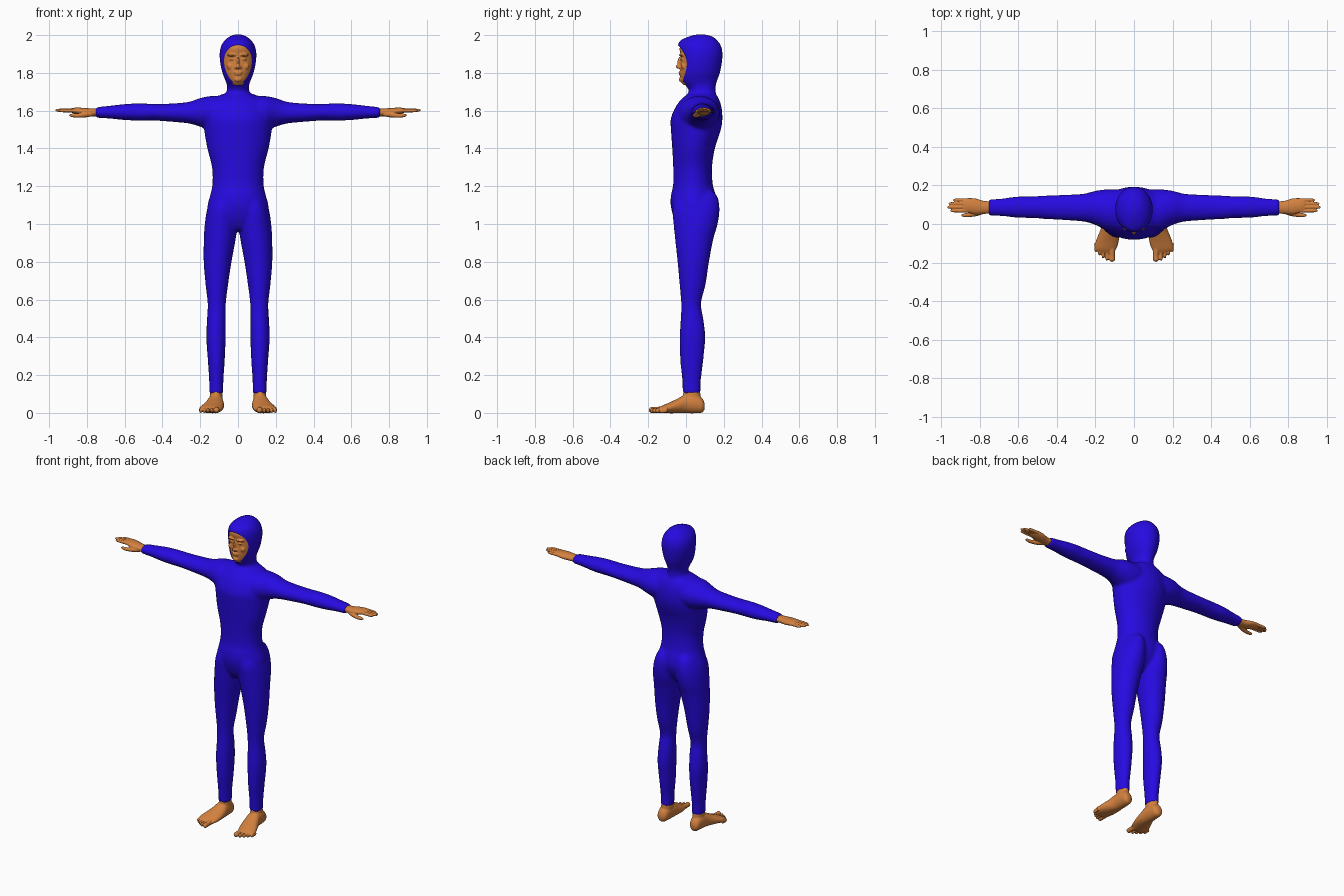
import bpy, bmesh, math
from mathutils import Vector, Matrix


def material(name, rgb):
    m = bpy.data.materials.new(name)
    m.diffuse_color = (*rgb, 1)
    return m


BLUE = material("suit_blue", (0.02, 0.003, 0.75))
SKIN = material("skin_tan", (0.65, 0.22, 0.05))


def spline(rings, steps=5):
    """Catmull-Rom interpolation through the section rows."""
    rows = [Vector(r) for r in rings]
    out = []
    for i in range(len(rows) - 1):
        a, b = rows[max(i - 1, 0)], rows[i]
        c, d = rows[i + 1], rows[min(i + 2, len(rows) - 1)]
        for k in range(steps):
            t = k / steps
            out.append(0.5 * (2 * b + (c - a) * t + (2 * a - 5 * b + 4 * c - d) * t * t
                              + (3 * b - a - 3 * c + d) * t ** 3))
    return out + [rows[-1]]


def loft(bm, axis, rings, both=False, n=28):
    """Elliptic sections (position, u min, u max, v min, v max) along an axis."""
    order = {"x": (0, 1, 2), "y": (1, 0, 2), "z": (2, 0, 1)}[axis]
    for side in ((1, -1) if both else (1,)):
        loops = []
        for p, u0, u1, v0, v1 in spline(rings):
            loop = []
            for k in range(n):
                a = 2 * math.pi * k / n
                co = [0, 0, 0]
                co[order[0]] = p
                co[order[1]] = (u0 + u1) / 2 + (u1 - u0) / 2 * math.cos(a)
                co[order[2]] = (v0 + v1) / 2 + (v1 - v0) / 2 * math.sin(a)
                co[0] *= side
                loop.append(bm.verts.new(co))
            loops.append(loop)
        for l0, l1 in zip(loops, loops[1:]):
            for k in range(n):
                j = (k + 1) % n
                bm.faces.new((l0[k], l0[j], l1[j], l1[k]))
        bm.faces.new(loops[0])
        bm.faces.new(loops[-1])


def blob(bm, center, radii, both=False):
    for side in ((1, -1) if both else (1,)):
        c = Vector((center[0] * side, center[1], center[2]))
        bmesh.ops.create_uvsphere(bm, u_segments=20, v_segments=12, radius=1,
                                  matrix=Matrix.Translation(c) @ Matrix.Diagonal((*radii, 1)))


def finish(bm, name, mat, voxel, smooth, cutter=None):
    """Fuse overlapping volumes into one smooth skin."""
    bmesh.ops.recalc_face_normals(bm, faces=bm.faces)
    me = bpy.data.meshes.new(name)
    bm.to_mesh(me)
    bm.free()
    ob = bpy.data.objects.new(name, me)
    bpy.context.collection.objects.link(ob)
    me.materials.append(mat)
    if voxel:
        r = ob.modifiers.new("fuse", "REMESH")
        r.mode, r.voxel_size = "VOXEL", voxel
        s = ob.modifiers.new("relax", "SMOOTH")
        s.factor, s.iterations = 0.5, smooth
    if cutter:
        b = ob.modifiers.new("opening", "BOOLEAN")
        b.operation, b.object, b.solver = "DIFFERENCE", cutter, "EXACT"
    bpy.ops.object.select_all(action="DESELECT")
    ob.select_set(True)
    bpy.context.view_layer.objects.active = ob
    bpy.ops.object.convert(target="MESH")
    bpy.ops.object.shade_smooth_by_angle(angle=math.radians(40))
    return ob


# egg-shaped cutter for the hood opening
bm = bmesh.new()
egg = []
for k in range(40):
    t = 2 * math.pi * k / 40
    egg.append(bm.verts.new((0.073 * math.sin(t) * (1 + 0.18 * math.cos(t)), -0.2,
                             1.845 + 0.102 * math.cos(t))))
face = bm.faces.new(egg)
ext = bmesh.ops.extrude_face_region(bm, geom=[face])["geom"]
bmesh.ops.translate(bm, vec=(0, 0.24, 0),
                    verts=[v for v in ext if isinstance(v, bmesh.types.BMVert)])
cutter = finish(bm, "face_opening_cutter", SKIN, 0, 0)
cutter.hide_render = True

# suit: trunk, hooded head, arms and legs
bm = bmesh.new()
loft(bm, "z", [(0.97, -.06, .06, -.03, .09), (1.02, -.14, .14, -.06, .135),
               (1.09, -.162, .162, -.08, .162), (1.15, -.148, .148, -.08, .158),
               (1.21, -.136, .136, -.068, .142), (1.3, -.138, .138, -.068, .138),
               (1.4, -.163, .163, -.073, .153), (1.5, -.18, .18, -.08, .185),
               (1.56, -.185, .185, -.08, .193), (1.62, -.178, .178, -.055, .188),
               (1.66, -.145, .145, -.025, .175), (1.69, -.075, .075, .01, .158)])
loft(bm, "z", [(1.62, -.07, .07, .0, .16), (1.7, -.06, .06, .015, .157),
               (1.73, -.058, .058, .0, .158), (1.76, -.067, .067, -.032, .166),
               (1.8, -.083, .083, -.04, .18), (1.85, -.094, .094, -.04, .19),
               (1.9, -.098, .098, -.042, .194), (1.94, -.091, .091, -.044, .187),
               (1.97, -.073, .073, -.033, .168), (1.993, -.045, .045, .015, .14),
               (2.004, -.015, .015, .055, .1)])
loft(bm, "x", [(0.08, -.04, .18, 1.5, 1.675), (0.14, -.035, .18, 1.495, 1.678),
               (0.2, -.005, .172, 1.515, 1.667), (0.26, .012, .157, 1.532, 1.647),
               (0.35, .019, .152, 1.541, 1.638), (0.45, .025, .148, 1.548, 1.636),
               (0.52, .03, .143, 1.547, 1.639), (0.6, .032, .143, 1.55, 1.635),
               (0.68, .04, .133, 1.558, 1.626), (0.755, .044, .127, 1.562, 1.618)], True)
loft(bm, "z", [(0.1, .077, .153, -.018, .078), (0.17, .077, .153, -.02, .079),
               (0.28, .07, .16, -.031, .092), (0.4, .065, .168, -.034, .102),
               (0.5, .064, .164, -.028, .092), (0.58, .064, .161, -.026, .08),
               (0.68, .052, .172, -.034, .104), (0.8, .034, .182, -.045, .122),
               (0.92, .012, .181, -.058, .145), (1.0, .002, .176, -.066, .168),
               (1.08, .004, .163, -.072, .178), (1.15, .02, .135, -.05, .165),
               (1.19, .05, .1, .0, .12)], True)
finish(bm, "hooded_suit", BLUE, 0.009, 7, cutter)
bpy.data.objects.remove(cutter)

# face with brow, nose, lips, cheeks and chin
bm = bmesh.new()
loft(bm, "z", [(1.735, -.03, .03, -.012, .08), (1.755, -.055, .055, -.026, .12),
               (1.8, -.075, .075, -.032, .14), (1.85, -.086, .086, -.03, .15),
               (1.89, -.09, .09, -.028, .15), (1.93, -.084, .084, -.034, .15),
               (1.965, -.06, .06, -.02, .13)])
blob(bm, (0, -.032, 1.833), (.012, .024, .012))
blob(bm, (0, -.032, 1.856), (.008, .013, .03))
blob(bm, (.011, -.032, 1.829), (.008, .011, .008), True)
blob(bm, (.03, -.022, 1.895), (.028, .015, .008), True)
blob(bm, (.03, -.019, 1.873), (.015, .012, .007), True)
blob(bm, (.04, -.012, 1.835), (.02, .014, .018), True)
blob(bm, (0, -.03, 1.803), (.023, .01, .005))
blob(bm, (0, -.029, 1.793), (.02, .01, .005))
blob(bm, (0, -.022, 1.765), (.022, .016, .014))
finish(bm, "face", SKIN, 0.004, 2)

# hands: palm, four fingers and a thumb
bm = bmesh.new()
loft(bm, "x", [(0.735, .055, .117, 1.57, 1.61), (0.78, .052, .12, 1.57, 1.612),
               (0.82, .05, .132, 1.574, 1.615), (0.86, .058, .134, 1.582, 1.616),
               (0.885, .064, .132, 1.592, 1.612)], True)
for i, tip in enumerate((.952, .968, .96, .938)):
    y0, z = .06 + i * .0185, 1.603 - abs(i - 1) * .002
    loft(bm, "x", [(0.85, y0, y0 + .018, z - .01, z + .01),
                   (0.91, y0, y0 + .0175, z - .01, z + .009),
                   (tip - .012, y0 + .001, y0 + .016, z - .008, z + .007),
                   (tip, y0 + .006, y0 + .011, z - .002, z + .002)], True, 14)
loft(bm, "x", [(0.77, .055, .085, 1.57, 1.597), (0.81, .042, .072, 1.564, 1.592),
               (0.85, .036, .06, 1.563, 1.585), (0.88, .036, .055, 1.566, 1.584),
               (0.895, .042, .048, 1.573, 1.578)], True, 16)
finish(bm, "hands", SKIN, 0.003, 2)

# feet: ankle, sole and five toes
bm = bmesh.new()
loft(bm, "z", [(0.02, .085, .15, -.02, .08), (0.08, .082, .15, -.018, .078),
               (0.13, .086, .146, -.01, .072)], True)
loft(bm, "y", [(.099, .11, .135, .02, .05), (.085, .088, .15, .002, .078),
               (.05, .08, .157, -.002, .102), (0, .076, .163, -.002, .1),
               (-.04, .074, .178, -.002, .078), (-.09, .079, .198, -.002, .054),
               (-.13, .092, .203, -.001, .037), (-.15, .11, .18, .005, .024)], True)
x = .098
for w, tip in ((.032, -.196), (.019, -.19), (.018, -.178), (.018, -.163), (.018, -.145)):
    h = .018 + w * .4
    loft(bm, "y", [(-.1, x, x + w, 0, h + .008), (tip + .03, x + .001, x + w - .002, 0, h),
                   (tip + .009, x + .001, x + w - .002, 0, h),
                   (tip, x + w * .35, x + w * .65, h * .3, h * .6)], True, 14)
    x += w + .001
finish(bm, "feet", SKIN, 0.0035, 2)
